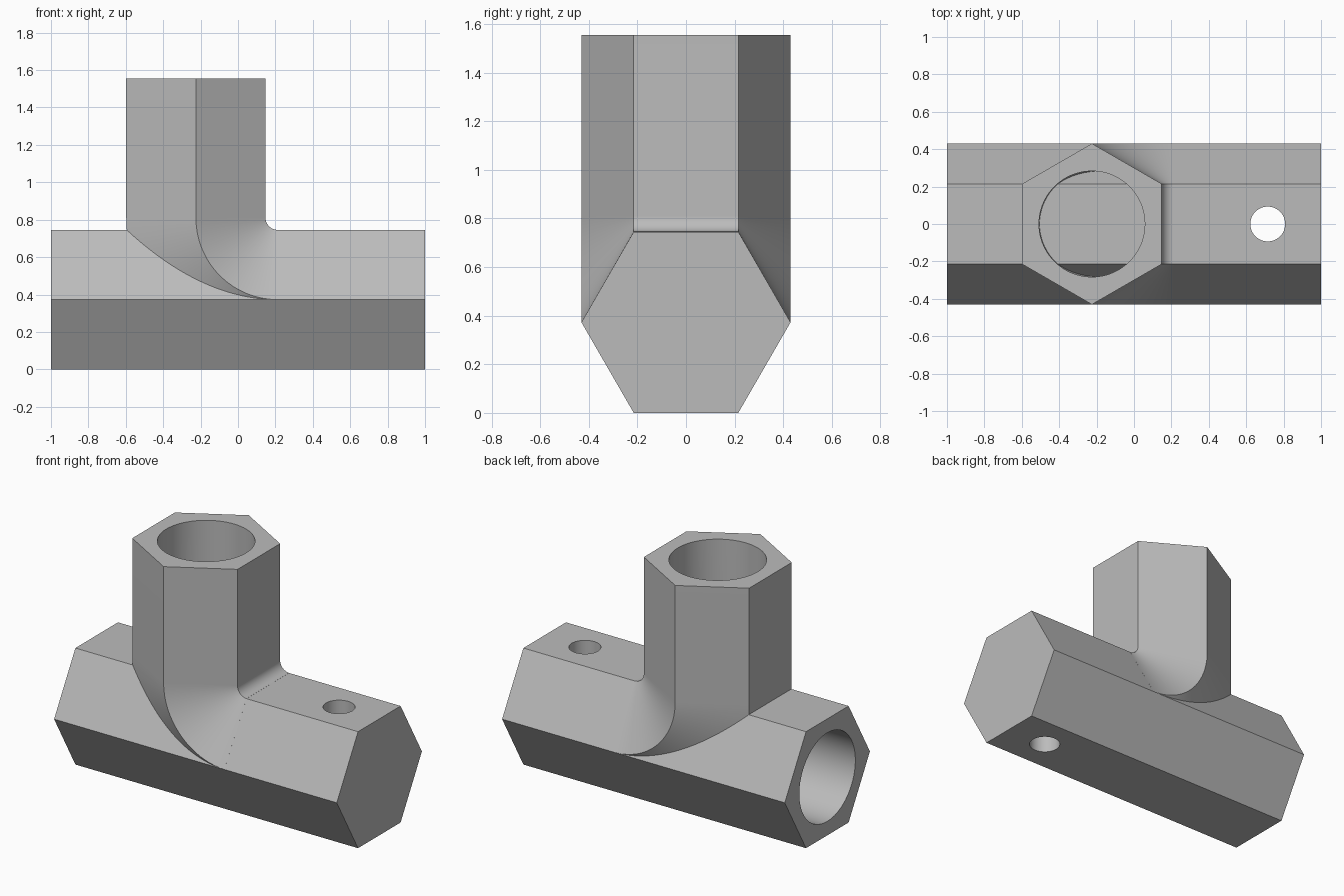
import bpy, bmesh
from math import sin, cos, pi, radians
from mathutils import Vector

cube = bpy.data.objects.get("Cube")
if cube:
    bpy.data.objects.remove(cube)

FLAT = 0.3725               # half width across the hexagon flats
BORE = 0.283                # socket radius
AXIS_X = -0.225             # axis of the upright arm
BEND_X, BEND_Z = 0.212, 0.81
BEND_R = BEND_X - AXIS_X    # centreline radius of the elbow
TOP = 1.555

grey = bpy.data.materials.new("plain grey")
grey.use_nodes = True
grey.diffuse_color = (0.5, 0.5, 0.5, 1)
grey.node_tree.nodes["Principled BSDF"].inputs["Base Color"].default_value = (0.5, 0.5, 0.5, 1)


def ring(radius, sides, turn=0.0):
    return [(radius * cos(turn + 2 * pi * i / sides),
             radius * sin(turn + 2 * pi * i / sides)) for i in range(sides)]


HEXAGON = ring(FLAT / cos(pi / 6), 6, pi / 6)


def loft(name, section, frames):
    """Skin a section through frames of (centre, first axis, second axis)."""
    bm = bmesh.new()
    loops = [[bm.verts.new(c + a * u + b * v) for u, v in section] for c, a, b in frames]
    n = len(section)
    for p, q in zip(loops, loops[1:]):
        for i in range(n):
            j = (i + 1) % n
            bm.faces.new((p[i], p[j], q[j], q[i]))
    bm.faces.new(loops[0])
    bm.faces.new(loops[-1])
    bmesh.ops.recalc_face_normals(bm, faces=bm.faces)
    mesh = bpy.data.meshes.new(name)
    bm.to_mesh(mesh)
    bm.free()
    mesh.materials.append(grey)
    obj = bpy.data.objects.new(name, mesh)
    bpy.context.collection.objects.link(obj)
    return obj


X, Y, Z = Vector((1, 0, 0)), Vector((0, 1, 0)), Vector((0, 0, 1))


def along_x(x0, x1):
    return [(Vector((x, 0, FLAT)), Z, Y) for x in (x0, x1)]


def elbow_path(top, end_angle, steps=28):
    """Straight down from the top, then curving round towards +x."""
    frames = [(Vector((AXIS_X, 0, top)), X, Y)]
    for i in range(steps + 1):
        t = radians(end_angle) * i / steps
        inward = Vector((cos(t), 0, sin(t)))
        frames.append((Vector((BEND_X, 0, BEND_Z)) - inward * BEND_R, inward, Y))
    return frames


def combine(target, other, operation):
    mod = target.modifiers.new("combine", 'BOOLEAN')
    mod.operation = operation
    mod.solver = 'EXACT'
    mod.object = other
    bpy.context.view_layer.objects.active = target
    bpy.ops.object.modifier_apply(modifier=mod.name)
    bpy.data.objects.remove(other)


# upright arm with its curved socket
arm = loft("upright_arm", HEXAGON, elbow_path(TOP, 89))
combine(arm, loft("arm_socket", ring(BORE, 72), elbow_path(TOP + 0.1, 80)), 'DIFFERENCE')

# horizontal bar closes the lower end of the arm socket
fitting = loft("pipe_fitting", HEXAGON, along_x(-1, 1))
combine(fitting, arm, 'UNION')

# blind socket in the bar end, and the pin hole
combine(fitting, loft("bar_socket", ring(BORE, 72), along_x(-1.1, -0.2)), 'DIFFERENCE')
pin = [(Vector((0.715, 0, z)), X, Y) for z in (-0.1, 0.9)]
combine(fitting, loft("pin_hole", ring(0.093, 48), pin), 'DIFFERENCE')

# smooth the bend and bores, keep the hexagon edges crisp
bpy.ops.object.select_all(action='DESELECT')
fitting.select_set(True)
bpy.context.view_layer.objects.active = fitting
bpy.ops.object.shade_smooth_by_angle(angle=radians(20))
